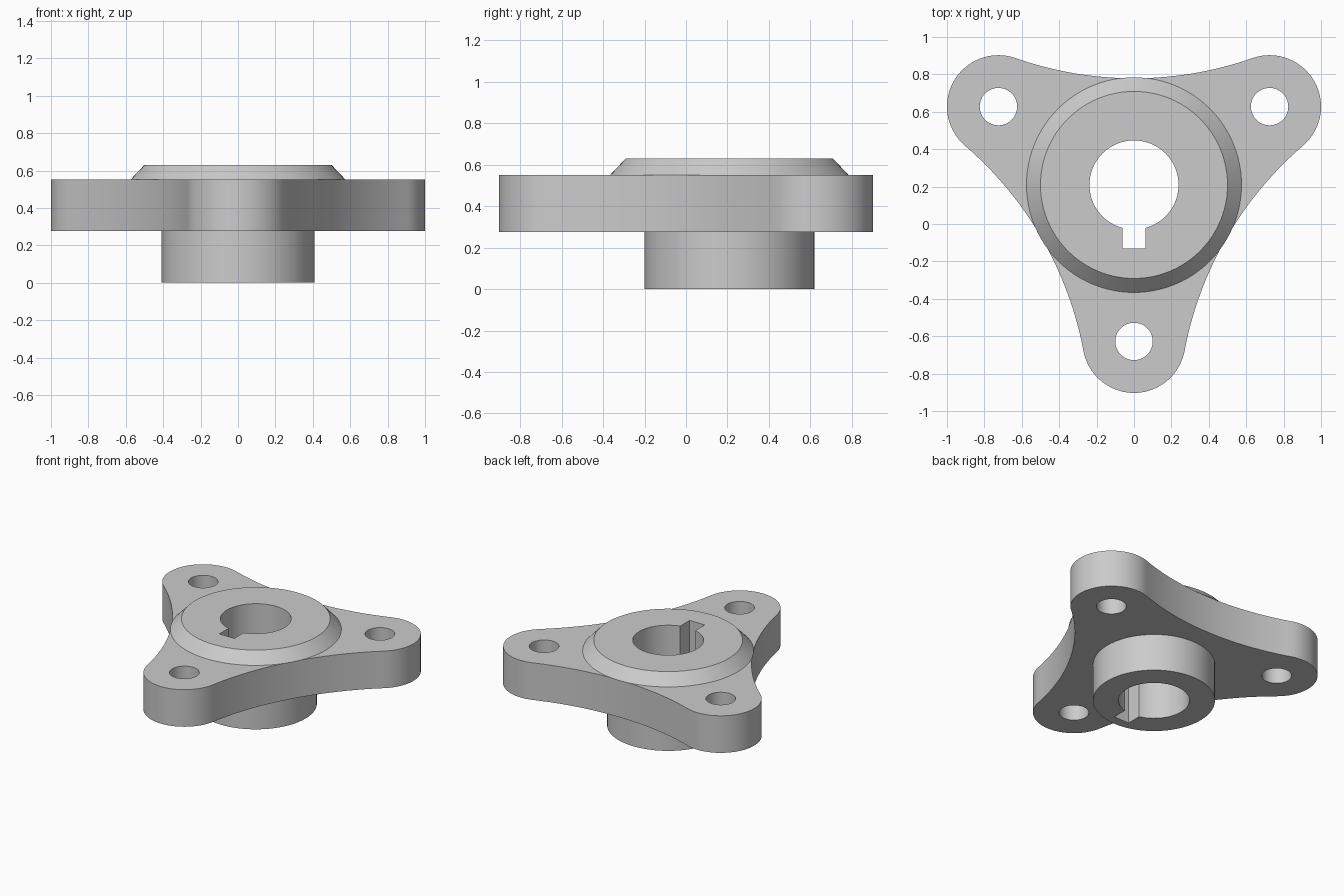
import bpy
import bmesh
from math import radians, degrees, cos, sin, asin, atan2, pi
from mathutils import Vector

if "Cube" in bpy.data.objects:
    bpy.data.objects.remove(bpy.data.objects["Cube"], do_unlink=True)

CENTRE = Vector((0, 0.209))
LOBE_DIST, LOBE_R, WAIST, BOLT_R = 0.837, 0.275, 0.57, 0.1
BORE_R, KEY_HALF, KEY_DEPTH = 0.238, 0.062, 0.34

metal = bpy.data.materials.new("grey metal")
metal.use_nodes = True
colour = (0.6, 0.6, 0.6, 1)
metal.diffuse_color = colour
metal.node_tree.nodes["Principled BSDF"].inputs["Base Color"].default_value = colour


def direction(deg):
    return Vector((cos(radians(deg)), sin(radians(deg))))


def arc(centre, radius, start, end, steps):
    return [centre + radius * direction(start + (end - start) * i / steps)
            for i in range(steps + 1)]


def circle(centre, radius, steps=96):
    return arc(centre, radius, 0, 360, steps)[:-1]


def solid(name, loops, z0, z1):
    """Walls between each (bottom, top) loop pair, closed by caps with holes."""
    bm = bmesh.new()
    rims = [[], []]
    for pair in loops:
        rings = [[bm.verts.new((p.x, p.y, z)) for p in loop]
                 for loop, z in zip(pair, (z0, z1))]
        n = len(rings[0])
        for i in range(n):
            j = (i + 1) % n
            bm.faces.new((rings[0][i], rings[0][j], rings[1][j], rings[1][i]))
            for rim, ring in zip(rims, rings):
                rim.append(bm.edges.get((ring[i], ring[j])))
    for rim in rims:
        bmesh.ops.triangle_fill(bm, edges=rim, use_beauty=True)
    bmesh.ops.recalc_face_normals(bm, faces=bm.faces)
    mesh = bpy.data.meshes.new(name)
    bm.to_mesh(mesh)
    bm.free()
    mesh.materials.append(metal)
    mesh.shade_smooth()
    mesh.set_sharp_from_angle(angle=radians(30))
    obj = bpy.data.objects.new(name, mesh)
    bpy.context.collection.objects.link(obj)
    return obj


# Bore with a keyway slot towards the front
half = degrees(asin(KEY_HALF / BORE_R))
bore = arc(CENTRE, BORE_R, -90 + half, 270 - half, 96)
bore += [CENTRE + Vector((s * KEY_HALF, -KEY_DEPTH)) for s in (-1, 1)]

# Three-lobed outline: round lobes joined by tangent hollow arcs
hollow_r = ((WAIST ** 2 + LOBE_DIST ** 2 - LOBE_DIST * WAIST - LOBE_R ** 2)
            / (LOBE_DIST + 2 * LOBE_R - 2 * WAIST))
outline, bolt_holes = [], []
for a in (-90, 30, 150):
    lobe = CENTRE + LOBE_DIST * direction(a)
    hollow = CENTRE + (WAIST + hollow_r) * direction(a + 60)
    to_hollow = hollow - lobe
    swing = (degrees(atan2(to_hollow.y, to_hollow.x)) - a) % 360
    t = a + swing
    outline += arc(lobe, LOBE_R, a - swing, t, 40)[:-1]
    outline += arc(hollow, hollow_r, t + 180, 2 * (a + 60) - t + 180, 32)[:-1]
    bolt_holes.append(circle(lobe, BOLT_R, 48))

# Flange plate, lower hub and bevelled upper collar
solid("flange", [(loop, loop) for loop in [outline, bore] + bolt_holes], 0.276, 0.551)
hub_outer = circle(CENTRE, 0.41)
solid("hub", [(hub_outer, hub_outer), (bore, bore)], 0, 0.276)
solid("collar", [(circle(CENTRE, 0.575), circle(CENTRE, 0.5)), (bore, bore)], 0.551, 0.63)
